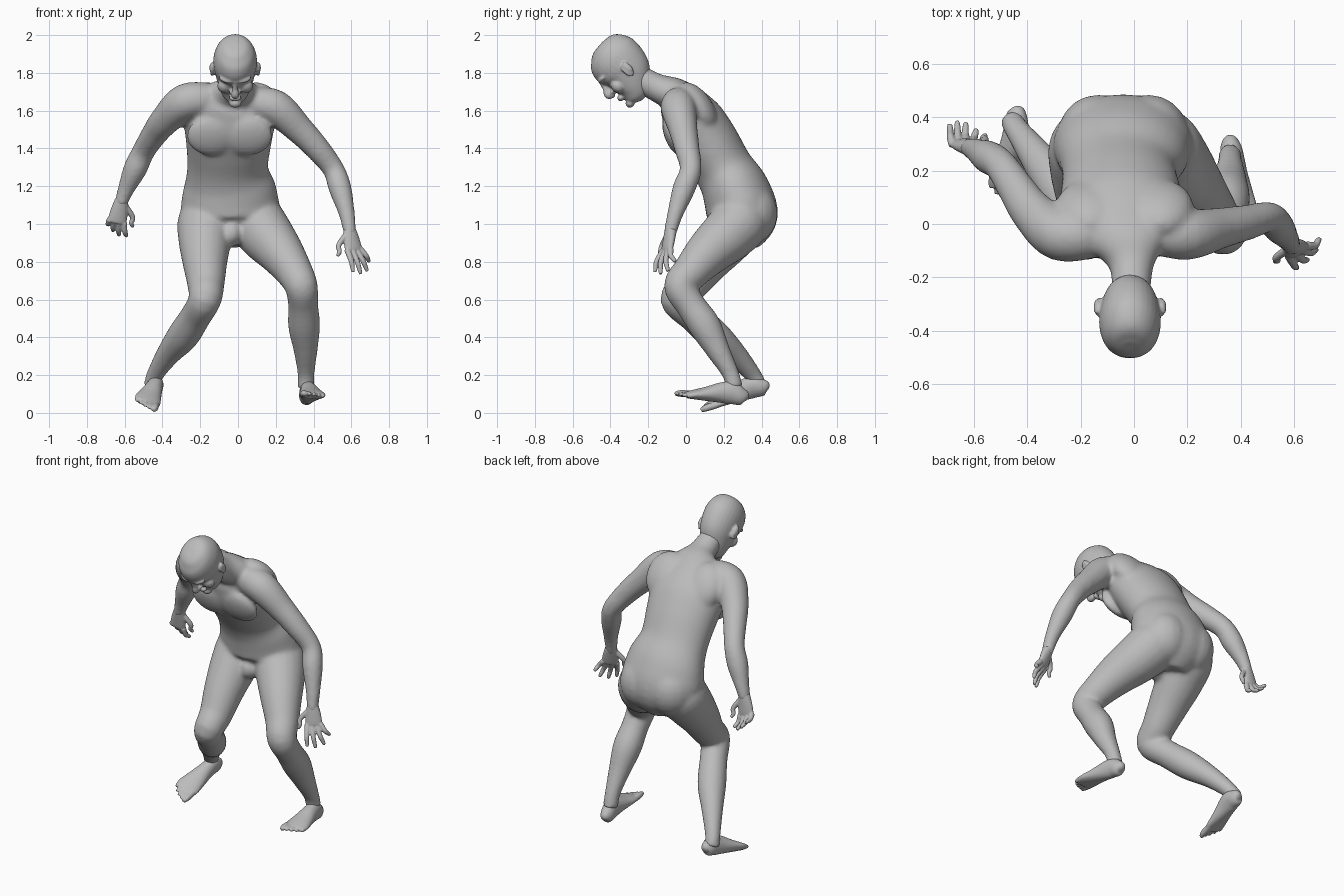
import bpy, bmesh, math
from mathutils import Vector, Matrix

if "Cube" in bpy.data.objects:
    bpy.data.objects.remove(bpy.data.objects["Cube"])

GREY = (0.5, 0.5, 0.5, 1)
skin = bpy.data.materials.new("grey_skin")
skin.use_nodes = True
skin.diffuse_color = GREY
skin.node_tree.nodes["Principled BSDF"].inputs["Base Color"].default_value = GREY

X, Y = Vector((1, 0, 0)), Vector((0, 1, 0))


def spline(rows, steps=5):
    """Catmull-Rom through rows of equal length."""
    out = []
    for i in range(len(rows) - 1):
        p = [rows[max(0, min(len(rows) - 1, i + k))] for k in (-1, 0, 1, 2)]
        for s in range(steps):
            t = s / steps
            out.append([0.5 * (2 * b + (c - a) * t + (2 * a - 5 * b + 4 * c - d) * t**2
                               + (3 * b - a - 3 * c + d) * t**3) for a, b, c, d in zip(*p)])
    return out + [list(rows[-1])]


def tube(bm, rows, hint=X, n=20, mat=Matrix()):
    """Closed loft; each row is x, y, z, radius along the hint, other radius."""
    rows = spline([list(r) if len(r) == 5 else list(r) + [r[3]] for r in rows])
    rings = []
    for i, r in enumerate(rows):
        tan = (Vector(rows[min(i + 1, len(rows) - 1)][:3]) - Vector(rows[max(i - 1, 0)][:3])).normalized()
        a = (hint - tan * hint.dot(tan)).normalized()
        b = tan.cross(a)
        rings.append([bm.verts.new(mat @ (Vector(r[:3]) + a * r[3] * math.cos(q) + b * r[4] * math.sin(q)))
                      for q in (math.tau * k / n for k in range(n))])
    for lo, hi in zip(rings, rings[1:]):
        for k in range(n):
            bm.faces.new((lo[k], lo[(k + 1) % n], hi[(k + 1) % n], hi[k]))
    bm.faces.new(rings[0][::-1])
    bm.faces.new(rings[-1])


def blob(bm, centre, size, mat=Matrix(), tilt=0, axis="X"):
    """Stretched ball."""
    m = mat @ Matrix.Translation(centre) @ Matrix.Rotation(math.radians(tilt), 4, axis) @ Matrix.Diagonal((*size, 1))
    bmesh.ops.create_uvsphere(bm, u_segments=20, v_segments=12, radius=1, matrix=m)


def finish(bm, name, voxel, smooth):
    """Fuse the overlapping forms into one skin."""
    bmesh.ops.recalc_face_normals(bm, faces=bm.faces)
    me = bpy.data.meshes.new(name)
    bm.to_mesh(me)
    bm.free()
    me.materials.append(skin)
    ob = bpy.data.objects.new(name, me)
    bpy.context.collection.objects.link(ob)
    fuse = ob.modifiers.new("fuse", "REMESH")
    fuse.mode, fuse.voxel_size, fuse.use_smooth_shade = "VOXEL", voxel, True
    soft = ob.modifiers.new("soften", "SMOOTH")
    soft.factor, soft.iterations = 0.5, smooth


# Trunk and neck
bm = bmesh.new()
tube(bm, [(-.04, .27, .90, .10, .11), (-.04, .30, 1.03, .25, .185), (-.045, .265, 1.17, .25, .18),
          (-.055, .20, 1.29, .215, .158), (-.05, .12, 1.42, .225, .165), (-.045, .04, 1.54, .242, .163),
          (-.035, -.02, 1.63, .235, .13), (-.02, -.07, 1.685, .16, .095),
          (-.01, -.15, 1.72, .088, .075), (-.01, -.24, 1.765, .073, .072), (-.012, -.30, 1.80, .07, .07)], n=32)
for side in (-1, 1):
    blob(bm, (-.04 + side * .095, .335, 1.055), (.15, .15, .165))             # buttock
    blob(bm, (-.045 + side * .095, -.068, 1.465), (.135, .045, .11), tilt=22)  # chest muscle
    blob(bm, (-.035 + side * .13, .06, 1.62), (.13, .08, .15), tilt=35)       # upper back
blob(bm, (-.035, .19, .95), (.06, .08, .07))                                 # groin

# Arms
tube(bm, [(.08, -.03, 1.64, .085), (.20, -.04, 1.615, .095), (.325, -.015, 1.50, .077), (.42, .005, 1.40, .067),
          (.505, .025, 1.29, .058), (.54, -.01, 1.19, .061), (.575, -.055, 1.06, .044),
          (.59, -.08, .97, .036), (.595, -.085, .94, .035)], Y)
tube(bm, [(-.16, -.04, 1.66, .09), (-.28, -.04, 1.645, .098), (-.38, .045, 1.555, .082), (-.44, .13, 1.48, .07),
          (-.50, .22, 1.385, .061), (-.545, .25, 1.29, .063), (-.59, .275, 1.19, .046),
          (-.615, .285, 1.125, .037), (-.62, .288, 1.10, .035)], Y)

# Legs
tube(bm, [(.05, .32, 1.10, .10), (.09, .295, 1.02, .15), (.15, .22, .94, .146), (.225, .12, .85, .124),
          (.295, .03, .75, .1), (.335, -.03, .67, .088), (.345, .025, .57, .08), (.35, .10, .46, .085),
          (.358, .17, .33, .064), (.36, .235, .21, .046), (.36, .258, .13, .046)])
tube(bm, [(-.13, .32, 1.10, .10), (-.165, .29, 1.02, .15), (-.175, .21, .92, .142), (-.175, .11, .80, .12),
          (-.17, .02, .68, .099), (-.175, -.05, .60, .087), (-.225, .04, .51, .082), (-.29, .15, .41, .085),
          (-.37, .26, .31, .064), (-.44, .355, .20, .046), (-.455, .385, .14, .046)])
finish(bm, "body", .011, 14)

# Head, built upright and facing -y, then bowed forward
bow = Matrix.Translation((-.015, -.352, 1.85)) @ Matrix.Rotation(math.radians(50), 4, "X")
bm = bmesh.new()
skull = [(.143, -.03, .03, .03), (.132, -.075, .075, .065), (.10, -.118, .116, .096), (.05, -.142, .142, .113),
         (0, -.142, .145, .115), (-.05, -.125, .142, .108), (-.10, -.085, .143, .097), (-.15, -.03, .142, .08),
         (-.185, .03, .142, .056), (-.202, .07, .125, .028)]
tube(bm, [(0, -(b + f) / 2, u, w, (f - b) / 2) for u, b, f, w in skull], n=32, mat=bow)
tube(bm, [(0, -.135, .02, .013), (0, -.150, -.03, .016), (0, -.166, -.062, .022), (0, -.14, -.082, .018)], n=12, mat=bow)
blob(bm, (0, -.137, -.122), (.034, .017, .017), bow)    # lips
blob(bm, (0, -.125, -.178), (.034, .025, .024), bow)    # chin
for side in (-1, 1):
    blob(bm, (side * .042, -.122, .018), (.045, .026, .015), bow, side * 18, "Z")  # brow
    blob(bm, (side * .016, -.140, -.068), (.016, .015, .012), bow)                # nostril
    blob(bm, (side * .055, -.098, -.07), (.04, .034, .04), bow)                   # cheek
    blob(bm, (side * .118, .0, -.055), (.012, .026, .042), bow, side * 20, "Z")   # ear
    blob(bm, (side * .125, .014, -.045), (.010, .018, .034), bow, side * 25, "Z")  # ear rim
finish(bm, "head", .0065, 4)


def hand(name, wrist, knuckles, across, back, tips):
    """Palm and five digits, thumb first; across points to the thumb side, back out of the knuckles."""
    bm = bmesh.new()
    w, k = Vector(wrist), Vector(knuckles)
    across, back = Vector(across).normalized(), Vector(back).normalized()
    tube(bm, [(*w, .035, .031), (*w.lerp(k, .5), .046, .027), (*k, .05, .021), (*w.lerp(k, 1.1), .042, .014)], across)
    for i, tip in enumerate(map(Vector, tips)):
        base = w.lerp(k, .2) + across * .02 if i == 0 else k + across * (.064 - .026 * i)
        mid = base.lerp(tip, .5) + (across * .02 if i == 0 else back * .014)
        tube(bm, [(*base, .017), (*mid, .0145), (*base.lerp(tip, .8) + back * .006, .0125), (*tip, .009)], across, 10)
    finish(bm, name, .0045, 2)


hand("left_hand", (.59, -.08, .97), (.612, -.10, .865), (-.85, -.45, -.05), (.4, -.9, 0),
     [(.525, -.14, .83), (.61, -.165, .745), (.65, -.135, .735), (.685, -.095, .75), (.695, -.055, .80)])
hand("right_hand", (-.615, .285, 1.13), (-.64, .30, 1.015), (.93, .1, -.25), (-.2, -.7, -.7),
     [(-.555, .335, .985), (-.59, .355, .935), (-.63, .38, .94), (-.662, .385, .965), (-.69, .375, 1.0)])


def foot(name, heel, toe, inner, inside_up):
    """Foot from heel to toe along the sole; inner is the big-toe side in x."""
    bm = bmesh.new()
    h, t = Vector(heel), Vector(toe)
    along = (t - h).normalized()
    wide = Vector((inner, 0, inside_up))
    wide = (wide - along * wide.dot(along)).normalized()
    up = along.cross(wide) * inner
    up = up if up.z > 0 else -up
    at = lambda s, side, rise: h.lerp(t, s) + wide * side + up * rise
    shape = [(-.03, .012, .045, .025), (0, .03, .08, .005), (.08, .041, .10, 0), (.2, .045, .122, 0),
             (.35, .05, .11, 0), (.55, .062, .078, 0), (.72, .071, .054, 0), (.84, .064, .036, 0)]
    tube(bm, [(*at(s, 0, (low + top) / 2), half, (top - low) / 2) for s, half, top, low in shape], wide)
    for i in range(5):
        side, r, end = .053 - .0265 * i, (.019 if i == 0 else .0135), 1 - .018 * i * i / 2
        tube(bm, [(*at(.74, side * .9, .024), r), (*at(end - .09, side, .02), r), (*at(end, side, .014), r * .6)], wide, 10)
    finish(bm, name, .006, 3)


foot("left_foot", (.358, .305, .035), (.405, -.055, .085), -1, .03)
foot("right_foot", (-.455, .435, .095), (-.50, .085, .022), 1, -.4)
